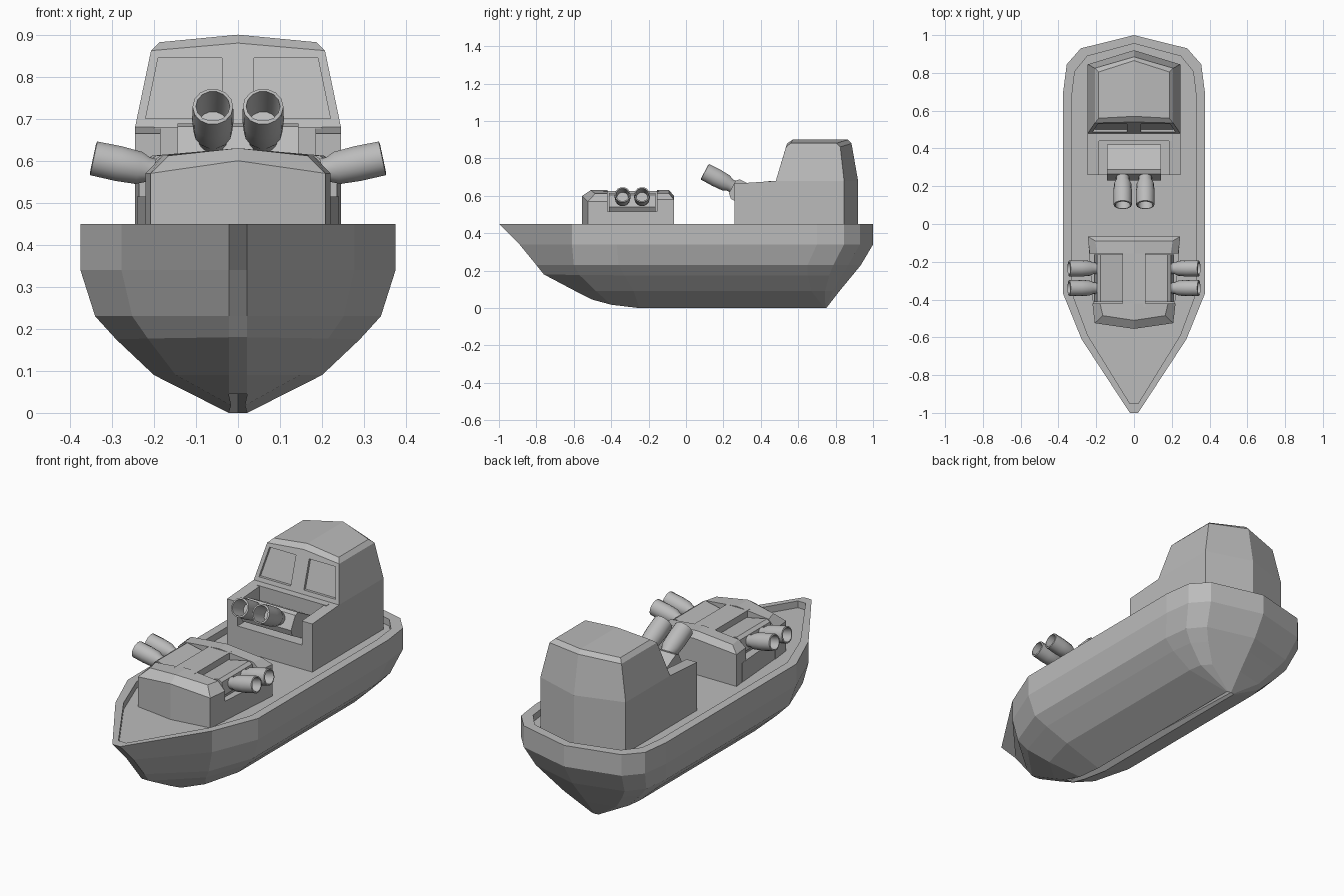
import bpy, bmesh, math
from mathutils import Matrix, Vector

if "Cube" in bpy.data.objects:
    bpy.data.objects.remove(bpy.data.objects["Cube"])

grey = bpy.data.materials.new("plain_grey")
grey.diffuse_color = (0.5, 0.5, 0.5, 1)
grey.use_nodes = True
grey.node_tree.nodes["Principled BSDF"].inputs["Base Color"].default_value = grey.diffuse_color


def finish(name, bm):
    bmesh.ops.remove_doubles(bm, verts=bm.verts, dist=0.0003)
    bmesh.ops.recalc_face_normals(bm, faces=bm.faces)
    me = bpy.data.meshes.new(name)
    bm.to_mesh(me)
    bm.free()
    me.materials.append(grey)
    ob = bpy.data.objects.new(name, me)
    bpy.context.collection.objects.link(ob)
    return ob


def loft(name, rings):
    """Loft half outlines (front centre to back centre), mirrored across x = 0."""
    bm = bmesh.new()
    for s in (1, -1):
        rows = [[bm.verts.new((s * x, y, z)) for x, y, z in r] for r in rings]
        for a, b in zip(rows, rows[1:]):
            for i in range(len(a) - 1):
                bm.faces.new((a[i], a[i + 1], b[i + 1], b[i]))
        bm.faces.new(rows[0])
        bm.faces.new(rows[-1])
    return finish(name, bm)


def prism(name, pts, axis, a, b):
    """Extrude a 2D polygon along x ('x': points are y,z) or y ('y': points are x,z)."""
    bm = bmesh.new()
    put = (lambda p, t: (t, p[0], p[1])) if axis == 'x' else (lambda p, t: (p[0], t, p[1]))
    lo = [bm.verts.new(put(p, a)) for p in pts]
    hi = [bm.verts.new(put(p, b)) for p in pts]
    bm.faces.new(lo)
    bm.faces.new(hi)
    for i in range(len(pts)):
        j = (i + 1) % len(pts)
        bm.faces.new((lo[i], lo[j], hi[j], hi[i]))
    return finish(name, bm)


def box(name, x0, x1, y0, y1, z0, z1):
    return prism(name, [(y0, z0), (y1, z0), (y1, z1), (y0, z1)], 'x', x0, x1)


# Hull: each level is z, half width, stem y, stem z, shoulder ys, stern y, corner size
def level(z, w, ys, zs, ya, yb, ye, k):
    sx = min(0.022, w)
    return [(0, ys, zs), (sx, ys, zs), (0.74 * w, ya, z + 0.4 * (zs - z)), (w, yb, z),
            (w, ye - 0.3 * k, z), (0.95 * w, ye - 0.155 * k, z),
            (0.75 * w, ye - 0.07 * k, z), (0, ye, z)]


loft("hull", [level(*v) for v in (
    (0.0, 0.022, -0.5, 0.045, -0.4, -0.25, 0.75, 0.03),
    (0.09, 0.2, -0.59, 0.09, -0.48, -0.28, 0.82, 0.5),
    (0.175, 0.29, -0.76, 0.18, -0.57, -0.33, 0.89, 0.8),
    (0.23, 0.34, -0.8, 0.23, -0.6, -0.36, 0.935, 0.95),
    (0.34, 0.375, -0.89, 0.34, -0.61, -0.37, 1, 1),
    (0.45, 0.375, -1, 0.45, -0.61, -0.37, 1, 1),
    (0.45, 0.33, -0.95, 0.45, -0.59, -0.36, 0.955, 0.95),
    (0.415, 0.33, -0.95, 0.415, -0.59, -0.36, 0.955, 0.95))])

# Cabin with tapered upper part and recessed windows
cabin = loft("cabin", [
    [(0, 0.48, 0.41), (0.245, 0.48, 0.41), (0.245, 0.845, 0.41), (0, 0.92, 0.41)],
    [(0, 0.48, 0.68), (0.245, 0.48, 0.68), (0.245, 0.845, 0.68), (0, 0.92, 0.68)],
    [(0, 0.54, 0.88), (0.207, 0.535, 0.862), (0.207, 0.825, 0.862), (0, 0.885, 0.88)],
    [(0, 0.57, 0.9), (0.187, 0.56, 0.882), (0.187, 0.805, 0.882), (0, 0.865, 0.9)]])
for s, side in ((1, "right"), (-1, "left")):
    cut = prism("window_cutter_" + side,
                [(s * 0.038, 0.7), (s * 0.22, 0.7), (s * 0.19, 0.845), (s * 0.038, 0.845)],
                'y', 0.4, 0.5)
    for v in cut.data.vertices:   # lean the cutter along the sloping windscreen
        v.co.y = 0.48 + (v.co.z - 0.68) * 0.3 + (0.014 if v.co.y > 0.45 else -0.05)
    cut.hide_render = True
    cut.hide_viewport = True
    m = cabin.modifiers.new("window_" + side, 'BOOLEAN')
    m.operation = 'DIFFERENCE'
    m.solver = 'EXACT'
    m.object = cut

# Gun bay in front of the cabin
box("bay_sill", -0.245, 0.245, 0.26, 0.482, 0.41, 0.54)
box("bay_back_wall", -0.2, 0.2, 0.44, 0.482, 0.5, 0.68)
for s in (1, -1):
    prism("bay_cheek", [(0.26, 0.41), (0.482, 0.41), (0.482, 0.68), (0.26, 0.665)],
          'x', s * 0.185, s * 0.245)

# Fore deck gun house
loft("gun_house_front", [
    [(0, -0.555, 0.41), (0.208, -0.525, 0.41), (0.22, -0.42, 0.41), (0, -0.42, 0.41)],
    [(0, -0.555, 0.6), (0.208, -0.525, 0.57), (0.22, -0.42, 0.57), (0, -0.42, 0.6)],
    [(0, -0.51, 0.63), (0.165, -0.485, 0.612), (0.18, -0.42, 0.612), (0, -0.42, 0.63)]])
loft("gun_house_rear", [
    [(0, -0.155, 0.41), (0.235, -0.155, 0.41), (0.245, -0.065, 0.41), (0, -0.065, 0.41)],
    [(0, -0.155, 0.6), (0.235, -0.155, 0.58), (0.245, -0.065, 0.58), (0, -0.065, 0.6)],
    [(0, -0.155, 0.63), (0.195, -0.155, 0.612), (0.205, -0.09, 0.612), (0, -0.09, 0.63)]])
loft("gun_house_base", [
    [(0, y0, z), (0.215, y0, z), (0.24, y1, z), (0, y1, z)]
    for y0, y1, z in ((-0.45, -0.12, 0.41), (-0.45, -0.12, 0.515))])
box("gun_house_spine", -0.06, 0.06, -0.44, -0.14, 0.41, 0.625)


# Twin gun: carrier block and two hollow flared barrels along local -y
BARREL = [(0.029, 0.05), (0.031, 0.09), (0.040, 0.11), (0.043, 0.16), (0.042, 0.22),
          (0.035, 0.222), (0.031, 0.14), (0.0, 0.14)]


def twin_gun(name, loc, turn, tilt, scale):
    mat = (Matrix.Translation(loc) @ Matrix.Rotation(turn, 4, 'Z')
           @ Matrix.Rotation(-tilt, 4, 'X') @ Matrix.Scale(scale, 4))
    block = prism(name + "_carrier", [(-0.075, -0.035), (-0.055, -0.055), (0.07, -0.055),
                                      (0.07, 0.045), (-0.06, 0.045), (-0.075, 0.03)],
                  'x', -0.125, 0.125)
    block.data.transform(mat)
    n = 14
    for x in (-0.052, 0.052):
        bm = bmesh.new()
        rows = [[bm.verts.new((x + r * math.cos(a * math.tau / n), -d,
                               r * math.sin(a * math.tau / n))) for a in range(n)]
                for r, d in BARREL]
        for p, q in zip(rows, rows[1:]):
            for i in range(n):
                j = (i + 1) % n
                bm.faces.new((p[i], p[j], q[j], q[i]))
        bm.faces.new(rows[0])
        ob = finish(name + "_barrel", bm)
        ob.data.transform(mat)
        bpy.ops.object.select_all(action='DESELECT')
        ob.select_set(True)
        bpy.context.view_layer.objects.active = ob
        bpy.ops.object.shade_smooth_by_angle(angle=math.radians(30))


twin_gun("bay_gun", Vector((0, 0.325, 0.61)), 0, math.radians(28), 1.15)
for s, side in ((1, "right"), (-1, "left")):
    twin_gun("side_gun_" + side, Vector((s * 0.128, -0.287, 0.56)), s * math.pi / 2,
             math.radians(12), 1.0)
